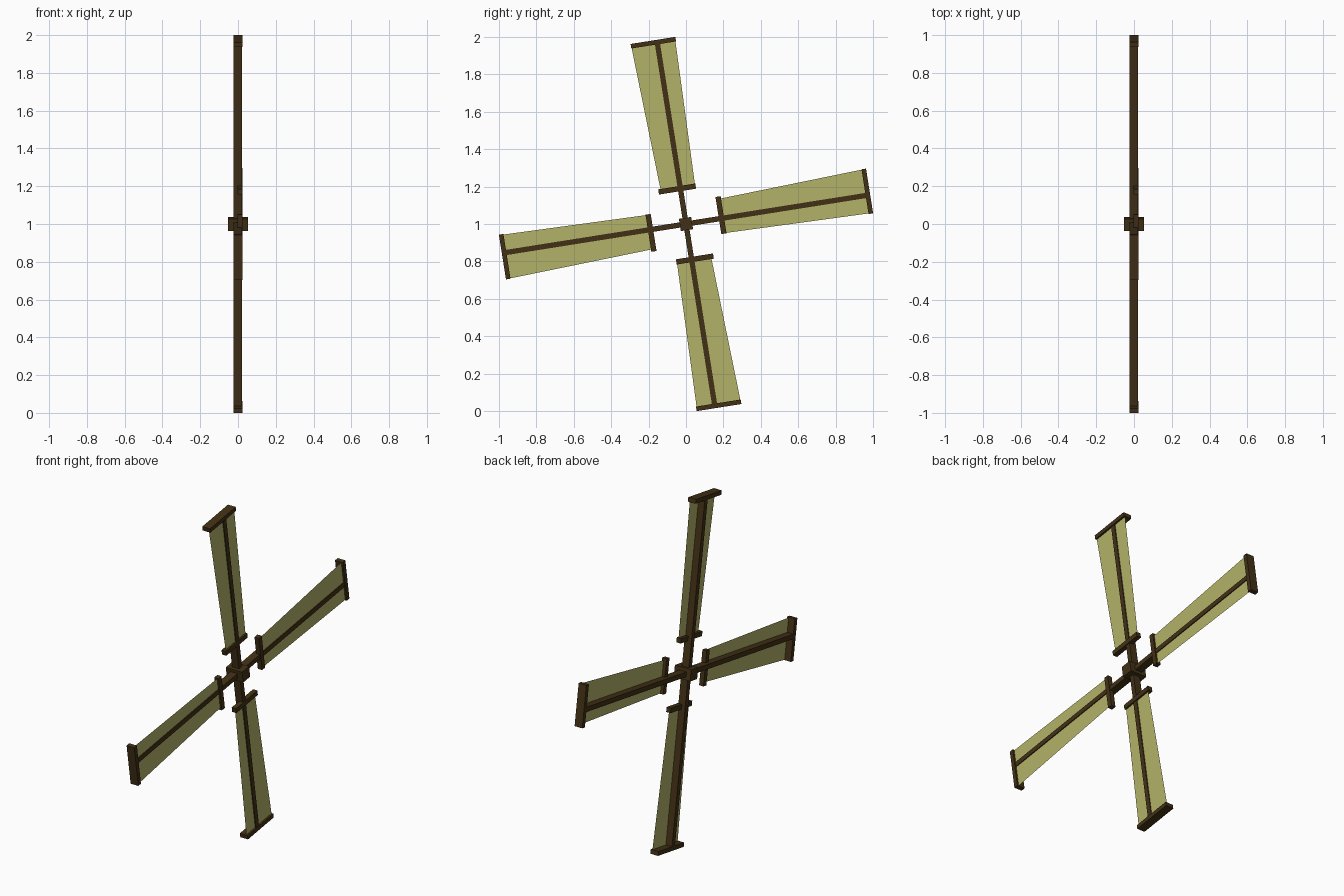
import bpy, bmesh
from math import radians
from mathutils import Matrix

if "Cube" in bpy.data.objects:
    bpy.data.objects.remove(bpy.data.objects["Cube"])


def material(name, color):
    m = bpy.data.materials.new(name)
    m.diffuse_color = color
    m.use_nodes = True
    m.node_tree.nodes["Principled BSDF"].inputs["Base Color"].default_value = m.diffuse_color
    return m


wood = material("dark_wood", (0.055, 0.03, 0.008, 1))
cloth = material("sail_cloth", (0.45, 0.45, 0.14, 1))


def add_object(name, bm, mat, angle):
    # Turn the part about the hub axis and lift it to hub height
    bm.transform(Matrix.Translation((0, 0, 1)) @ Matrix.Rotation(radians(angle), 4, 'X'))
    mesh = bpy.data.meshes.new(name)
    bm.to_mesh(mesh)
    bm.free()
    mesh.materials.append(mat)
    bpy.context.collection.objects.link(bpy.data.objects.new(name, mesh))


def box(name, x, y, z, angle):
    bm = bmesh.new()
    bmesh.ops.create_cube(bm, size=1)
    for v in bm.verts:
        v.co = [r[0] if c < 0 else r[1] for c, r in zip(v.co, (x, y, z))]
    add_object(name, bm, wood, angle)


TILT = 9

# Hub block
box("hub", (-0.053, 0.053), (-0.033, 0.033), (-0.033, 0.033), TILT)

# Four identical blades, each modelled along +y
for i in range(4):
    a = TILT + 90 * i
    box(f"spar_{i + 1}", (-0.025, 0.02), (0.02, 0.975), (-0.014, 0.014), a)
    box(f"tip_bar_{i + 1}", (-0.025, 0.025), (0.972, 0.9965), (-0.10, 0.142), a)
    box(f"inner_bar_{i + 1}", (-0.003, 0.025), (0.178, 0.206), (-0.083, 0.118), a)

    # Thin tapered sail sheet
    bm = bmesh.new()
    corners = [(0.19, -0.08), (0.975, -0.097), (0.975, 0.14), (0.19, 0.105)]
    bm.faces.new([bm.verts.new((0.015, y, z)) for y, z in corners])
    add_object(f"sail_{i + 1}", bm, cloth, a)
